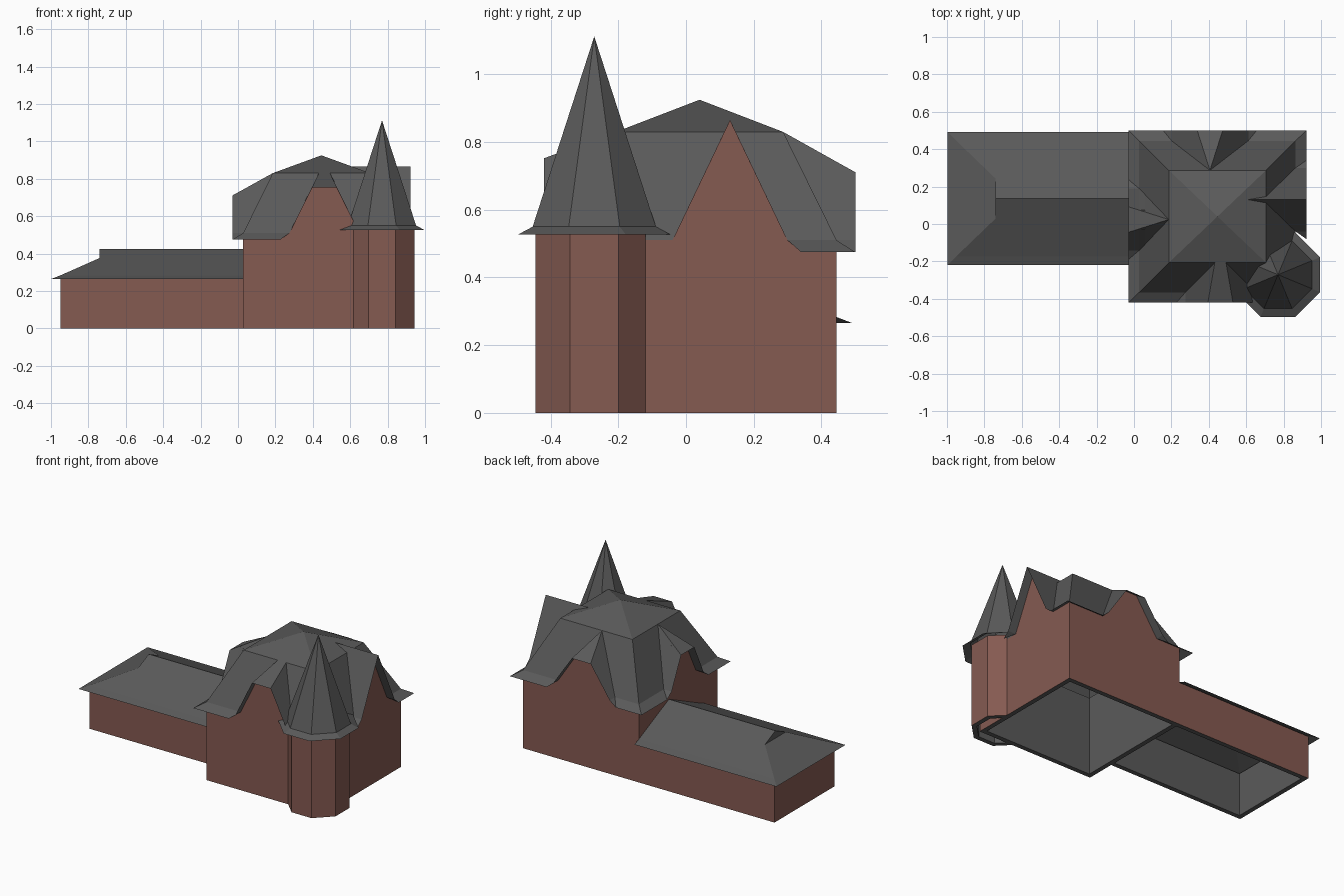
import bpy, bmesh, math
from mathutils import Vector, Matrix

cube = bpy.data.objects.get("Cube")
if cube:
    bpy.data.objects.remove(cube, do_unlink=True)


def material(name, rgb):
    mat = bpy.data.materials.new(name)
    mat.use_nodes = True
    mat.diffuse_color = (*rgb, 1)
    mat.node_tree.nodes["Principled BSDF"].inputs["Base Color"].default_value = (*rgb, 1)
    return mat


BRICK = material("red brick", (0.235, 0.103, 0.083))
SLATE = material("grey slate", (0.102, 0.102, 0.102))


def build(name, polygons, mats):
    """Make one object from a list of polygons, welding shared corners."""
    bm = bmesh.new()
    for poly in polygons:
        bm.faces.new([bm.verts.new(p) for p in poly])
    bmesh.ops.remove_doubles(bm, verts=bm.verts, dist=0.0005)
    mesh = bpy.data.meshes.new(name)
    bm.to_mesh(mesh)
    bm.free()
    for m in mats:
        mesh.materials.append(m)
    obj = bpy.data.objects.new(name, mesh)
    bpy.context.collection.objects.link(obj)
    return obj


def wall_shell(name, polygons):
    """Brick outside, slate-grey lining and rim."""
    obj = build(name, polygons, [BRICK, SLATE])
    mod = obj.modifiers.new("thickness", "SOLIDIFY")
    mod.thickness = 0.03
    mod.offset = -1
    mod.use_even_offset = True
    mod.material_offset = 1
    mod.material_offset_rim = 1


def wall_path(points, height):
    return [[(*a, 0), (*b, 0), (*b, height), (*a, height)]
            for a, b in zip(points, points[1:])]


# Main house: mansard levels as half sizes at eave, wall line and upper break
CENTRE = Vector((0.446, 0.04, 0))
HALF_X = (0.475, 0.418, 0.26)
HALF_Y = (0.46, 0.405, 0.247)
EAVE_Z, KICK_Z, BREAK_Z, PEAK_Z = 0.475, 0.51, 0.83, 0.925

# Gables: centre, inner half width, outer half width, outer height, kick and eave half widths
GABLES = [
    dict(c=0.016, a=0.03, p=0.067, z=0.752, k=0.187, e=0.235),   # front
    dict(c=0.09, a=0.017, p=0.0, z=0.865, k=0.17, e=0.21),       # right
    dict(c=0.04, a=0.0, p=0.068, z=0.711, k=0.205, e=0.25),      # back
    dict(c=0.016, a=0.0, p=0.068, z=0.711, k=0.165, e=0.213),    # left
]
roof, walls = [], []

for side, g in enumerate(GABLES):
    turn = Matrix.Rotation(side * math.pi / 2, 3, "Z")
    along, out = (HALF_X, HALF_Y) if side % 2 == 0 else (HALF_Y, HALF_X)

    def at(u, v, z):
        return CENTRE + turn @ Vector((u, -v, z))

    c = g["c"]
    sharp = g["p"] == 0
    inner_tip = at(c, out[2] * (PEAK_Z - g["z"]) / (PEAK_Z - BREAK_Z) - 0.004, g["z"])
    for s in (-1, 1):
        A = at(c + s * g["a"], out[2], BREAK_Z)
        P = at(c + s * g["p"], out[0], g["z"])
        Q = at(c + s * g["k"], out[0], KICK_Z)
        K = at(c + s * g["k"], out[1], KICK_Z)
        E = at(c + s * g["e"], out[0], EAVE_Z)
        corners = [at(s * along[i], out[i], z)
                   for i, z in enumerate((EAVE_Z, KICK_Z, BREAK_Z))]
        faces = [[corners[2], A, K, corners[1]], [K, Q, E]]
        # The turret replaces the eave at the front right corner
        if (side, s) not in ((0, 1), (1, -1)):
            faces.append([corners[1], K, E, corners[0]])
        faces.append(([inner_tip] if sharp else []) + [P, Q, K, A])
        roof += [f if s < 0 else f[::-1] for f in faces]

    # Sloping clipped top of the gable roof
    if not sharp:
        top = [at(c - g["p"], out[0], g["z"]), at(c + g["p"], out[0], g["z"]),
               at(c + g["a"], out[2], BREAK_Z)]
        if g["a"]:
            top.append(at(c - g["a"], out[2], BREAK_Z))
        roof.append(top)

    # Shallow upper roof
    roof.append([at(-along[2], out[2], BREAK_Z), at(along[2], out[2], BREAK_Z),
                 at(0, 0, PEAK_Z)])

    # Wall with its gable
    t = (out[1] - out[2]) / (out[0] - out[2])
    half = g["a"] + (g["p"] - g["a"]) * t
    z = g["z"] if sharp else BREAK_Z + (g["z"] - BREAK_Z) * t
    crest = [at(c, out[1], z)] if sharp else [at(c + half, out[1], z), at(c - half, out[1], z)]
    walls.append([at(-along[1], out[1], 0), at(along[1], out[1], 0),
                  at(along[1], out[1], KICK_Z), at(c + g["k"], out[1], KICK_Z)]
                 + crest
                 + [at(c - g["k"], out[1], KICK_Z), at(-along[1], out[1], KICK_Z)])

build("main_roof", roof, [SLATE])
wall_shell("main_walls", walls)

# Corner turret
TX, TY, R = 0.77, -0.271, 0.174


def octagon(apothem, z):
    r = apothem / math.cos(math.pi / 8)
    return [Vector((TX + r * math.cos(math.pi / 8 + i * math.pi / 4),
                    TY + r * math.sin(math.pi / 8 + i * math.pi / 4), z)) for i in range(8)]


ring = [(v.x, v.y) for v in octagon(R, 0)]
wall_x, wall_y = CENTRE.x + HALF_X[1], CENTRE.y - HALF_Y[1]
start = (ring[5][0] - (wall_y - ring[5][1]), wall_y)
end = (wall_x, ring[0][1] + ring[0][0] - wall_x)
wall_shell("turret_walls", wall_path([start, ring[5], ring[6], ring[7], ring[0], end], 0.54))

eave, neck, apex = octagon(0.225, 0.527), octagon(0.182, 0.55), Vector((TX, TY, 1.112))
spire = []
for i in range(8):
    j = (i + 1) % 8
    spire += [[eave[i], eave[j], neck[j], neck[i]], [neck[i], neck[j], apex]]
build("turret_spire", spire, [SLATE])

# Low wing
X0, X1 = -0.95, CENTRE.x - HALF_X[1]
Y0, Y1 = -0.173, 0.445
wall_shell("wing_walls", wall_path([(X1, Y1), (X0, Y1), (X0, Y0), (X1, Y0)], 0.28))

# Wing roof: flared eave, half hip and small upright gablet
MID, OVER, HIP_X = (Y0 + Y1) / 2, 0.047, -0.74
ridge, ridge_end = (HIP_X, MID, 0.425), (X1, MID, 0.425)
wing, hip = [], []
for s in (-1, 1):
    half = (Y1 - Y0) / 2
    e0, e1 = (X0 - OVER, MID + s * (half + OVER), 0.265), (X1, MID + s * (half + OVER), 0.265)
    k0, k1 = (X0, MID + s * half, 0.283), (X1, MID + s * half, 0.283)
    h = (HIP_X, MID + s * 0.107, 0.376)
    faces = [[e0, e1, k1, k0], [k0, k1, ridge_end, ridge, h]]
    wing += [f if s < 0 else f[::-1] for f in faces]
    hip.append((e0, k0, h))
(ea, ka, ha), (eb, kb, hb) = hip
wing += [[eb, ea, ka, kb], [kb, ka, ha, hb], [hb, ha, ridge]]
build("wing_roof", wing, [SLATE])
